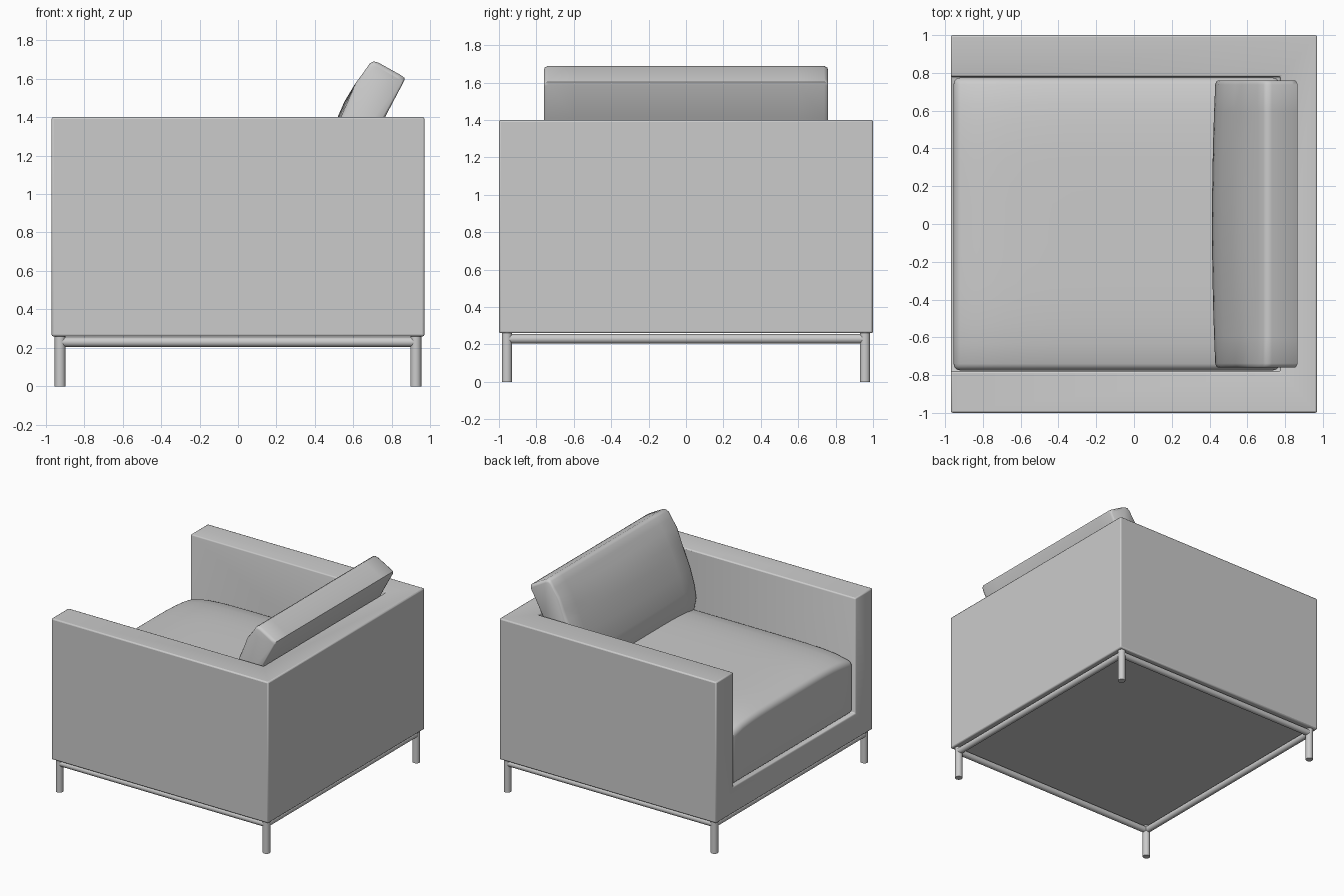
import bpy, bmesh
from mathutils import Vector

if "Cube" in bpy.data.objects:
    bpy.data.objects.remove(bpy.data.objects["Cube"])


def finish(bm, name, angle=0.6):
    bmesh.ops.recalc_face_normals(bm, faces=bm.faces)
    me = bpy.data.meshes.new(name)
    bm.to_mesh(me)
    bm.free()
    ob = bpy.data.objects.new(name, me)
    bpy.context.collection.objects.link(ob)
    bpy.context.view_layer.objects.active = ob
    for o in bpy.context.selected_objects:
        o.select_set(False)
    ob.select_set(True)
    bpy.ops.object.shade_smooth_by_angle(angle=angle)
    return ob


def box_mesh(lo, hi):
    bm = bmesh.new()
    bmesh.ops.create_cube(bm, size=1)
    for v in bm.verts:
        v.co = Vector([lo[i] + (v.co[i] + 0.5) * (hi[i] - lo[i]) for i in range(3)])
    return bm


def tube(name, a, b, r):
    a, b = Vector(a), Vector(b)
    bm = bmesh.new()
    bmesh.ops.create_cone(bm, cap_ends=True, segments=24, radius1=r, radius2=r,
                          depth=(b - a).length)
    q = Vector((0, 0, 1)).rotation_difference(b - a)
    for v in bm.verts:
        v.co = q @ v.co + (a + b) / 2
    return finish(bm, name)


# Upholstered shell: block with the seat well cut out, open towards -x
bm = box_mesh((-0.97, -1, 0.26), (0.97, 1, 1.40))
shell = finish(bm, "body_shell")
cutter = finish(box_mesh((-1.5, -0.78, 0.47), (0.775, 0.78, 2)), "well_cutter")
cutter.hide_render = True
cutter.display_type = 'WIRE'
cut = shell.modifiers.new("well", 'BOOLEAN')
cut.operation = 'DIFFERENCE'
cut.object = cutter
cut.solver = 'EXACT'
bev = shell.modifiers.new("soft_edges", 'BEVEL')
bev.width = 0.01
bev.segments = 2
bev.limit_method = 'ANGLE'

# Seat cushion: rounded block with a crowned top
bm = box_mesh((-0.955, -0.775, 0.475), (0.77, 0.775, 0.98))
bmesh.ops.bevel(bm, geom=bm.edges[:], offset=0.035, segments=4, profile=0.5, affect='EDGES')
for axis, lo, hi, n in ((0, -0.92, 0.735, 14), (1, -0.74, 0.74, 14)):
    for i in range(1, n):
        co, no = [0, 0, 0], [0, 0, 0]
        co[axis] = lo + (hi - lo) * i / n
        no[axis] = 1
        bmesh.ops.bisect_plane(bm, geom=bm.verts[:] + bm.edges[:] + bm.faces[:],
                               plane_co=co, plane_no=no)
for v in bm.verts:
    side = abs(v.co.y) / 0.775
    front = max(0, -v.co.x) / 0.955
    if v.co.z > 0.7:
        v.co.z -= 0.045 * side ** 5 + 0.05 * front ** 7
finish(bm, "seat_cushion", 0.9)

# Back cushion: bent cross-section swept across the seat, bulging at the middle
front = [(0.44, 0.95), (0.425, 1.03), (0.44, 1.13), (0.475, 1.26), (0.53, 1.40),
         (0.565, 1.48), (0.61, 1.575), (0.655, 1.635), (0.684, 1.678)]
back = [(0.705, 1.69), (0.73, 1.683), (0.84, 1.622), (0.866, 1.604), (0.864, 1.588),
        (0.77, 1.41), (0.71, 1.28), (0.67, 1.12), (0.65, 0.95)]
stations = [(-0.76, 0.022), (-0.755, 0.01), (-0.738, 0.0)]
stations += [(-0.6 + 0.15 * i, 0.0) for i in range(9)]
stations += [(-y, s) for y, s in reversed(stations[:3])]
prof = front + back
cx, cz = 0.62, 1.32
bm = bmesh.new()
rings = []
for y, inset in stations:
    ring = []
    for i, (x, z) in enumerate(prof):
        d = Vector((cx - x, 0, cz - z)).normalized()
        bulge = 0.018 * (1 - (y / 0.76) ** 2) if 0 < i < 6 else 0
        ring.append(bm.verts.new((x - bulge + 0.006 * (i < 6) + d.x * inset, y, z + d.z * inset)))
    rings.append(ring)
for a, b in zip(rings, rings[1:]):
    for i in range(len(prof)):
        j = (i + 1) % len(prof)
        bm.faces.new((a[i], a[j], b[j], b[i]))
bm.faces.new(rings[0])
bm.faces.new(rings[-1])
finish(bm, "back_cushion", 0.9)

# Tubular base frame: four legs and four rails
lx, ly, rz = 0.925, 0.957, 0.23
for sx, nx in ((-1, "front"), (1, "rear")):
    for sy, ny in ((-1, "right"), (1, "left")):
        tube(f"{nx}_{ny}_leg", (sx * lx, sy * ly, 0), (sx * lx, sy * ly, 0.265), 0.028)
    tube(f"{nx}_rail", (sx * lx, -ly, rz), (sx * lx, ly, rz), 0.025)
for sy, ny in ((-1, "right"), (1, "left")):
    tube(f"{ny}_side_rail", (-lx, sy * ly, rz), (lx, sy * ly, rz), 0.025)
